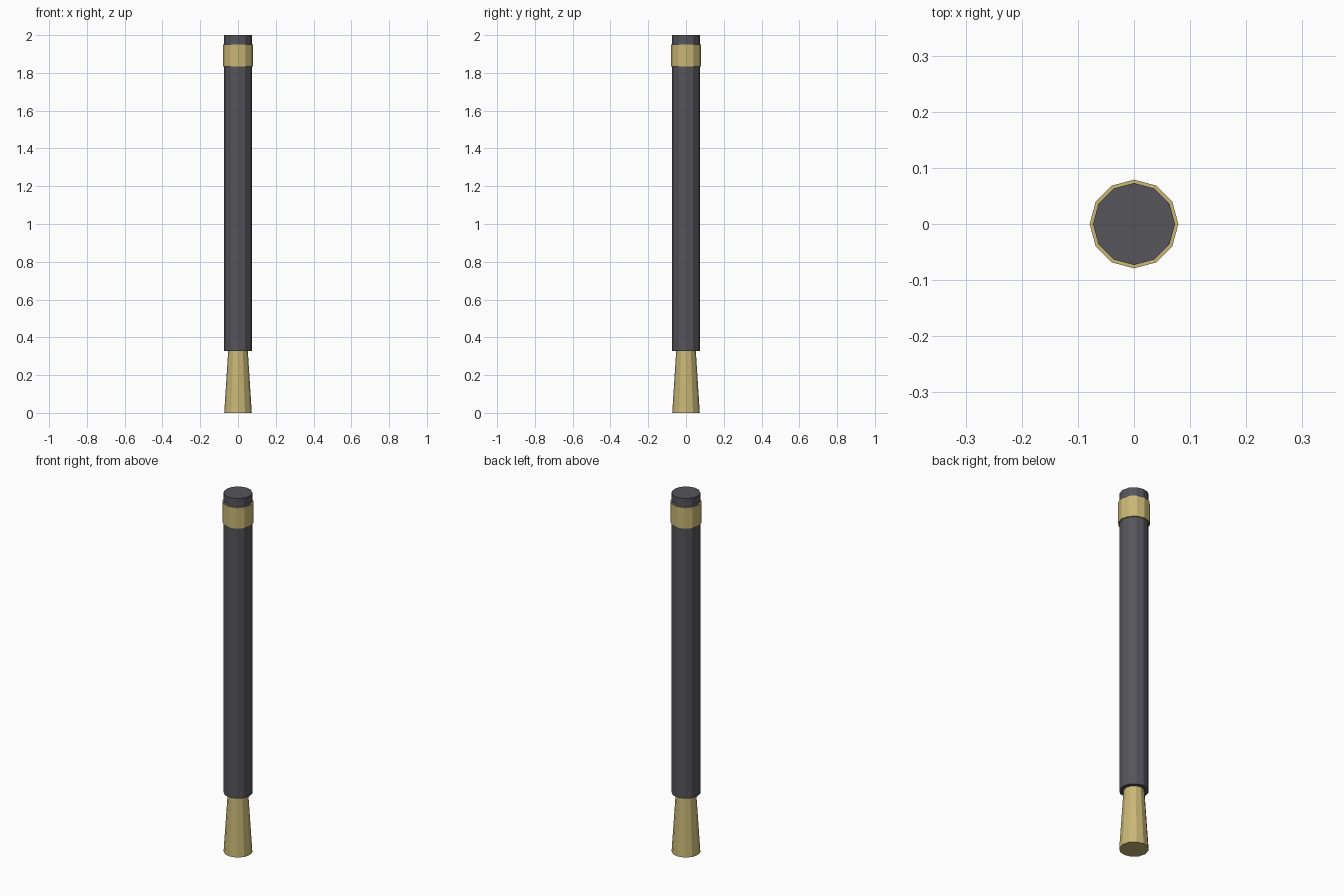
import bpy

if "Cube" in bpy.data.objects:
    bpy.data.objects.remove(bpy.data.objects["Cube"])

SIDES = 12


def material(name, color):
    m = bpy.data.materials.new(name)
    m.diffuse_color = (*color, 1)
    m.use_nodes = True
    m.node_tree.nodes["Principled BSDF"].inputs["Base Color"].default_value = m.diffuse_color
    return m


dark = material("dark_grey", (0.09, 0.09, 0.105))
gold = material("gold", (0.58, 0.47, 0.18))


def lathe(name, profile, mat):
    """Flat-faced solid of revolution with capped ends, from (radius, z) points."""
    from math import cos, sin, tau
    verts = [(r * cos(tau * i / SIDES), r * sin(tau * i / SIDES), z)
             for r, z in profile for i in range(SIDES)]
    faces = [(k * SIDES + i, k * SIDES + (i + 1) % SIDES,
              (k + 1) * SIDES + (i + 1) % SIDES, (k + 1) * SIDES + i)
             for k in range(len(profile) - 1) for i in range(SIDES)]
    top = (len(profile) - 1) * SIDES
    faces.append(tuple(reversed(range(SIDES))))
    faces.append(tuple(range(top, top + SIDES)))
    mesh = bpy.data.meshes.new(name)
    mesh.from_pydata(verts, [], faces)
    mesh.materials.append(mat)
    obj = bpy.data.objects.new(name, mesh)
    bpy.context.collection.objects.link(obj)
    return obj


# Long dark shaft
lathe("shaft", [(0.073, 0.328), (0.073, 2.0)], dark)

# Gold band near the top
lathe("band", [(0.079, 1.835), (0.079, 1.951)], gold)

# Flared gold foot
lathe("flared_foot", [(0.073, 0.0), (0.052, 0.328)], gold)
